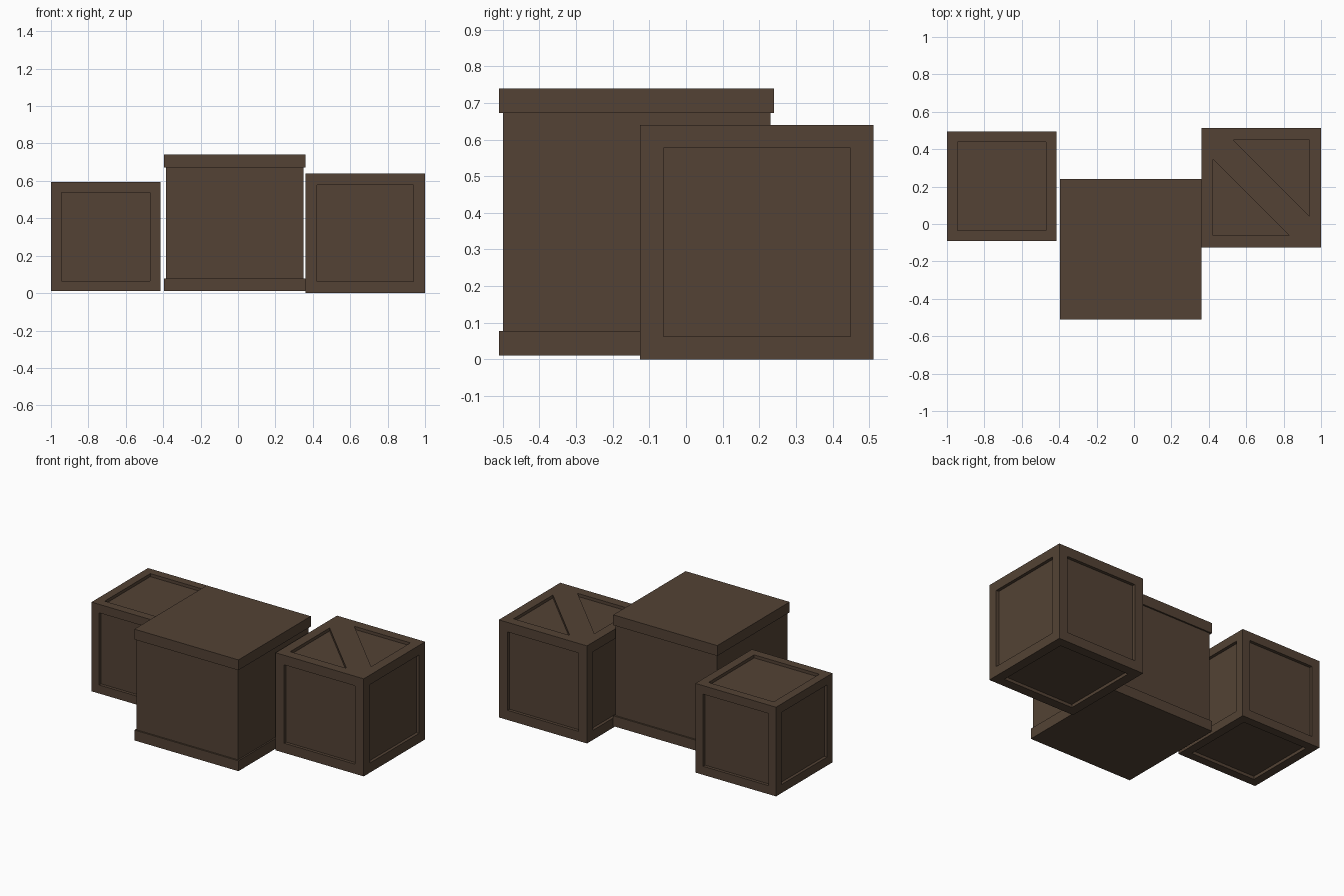
import bpy, bmesh
from mathutils import Vector

if "Cube" in bpy.data.objects:
    bpy.data.objects.remove(bpy.data.objects["Cube"])

wood = bpy.data.materials.new("dark brown wood")
wood.diffuse_color = (0.087, 0.055, 0.035, 1)
wood.use_nodes = True
wood.node_tree.nodes["Principled BSDF"].inputs["Base Color"].default_value = wood.diffuse_color


def finish(bm, name):
    bmesh.ops.recalc_face_normals(bm, faces=bm.faces)
    mesh = bpy.data.meshes.new(name)
    bm.to_mesh(mesh)
    bm.free()
    mesh.materials.append(wood)
    bpy.context.collection.objects.link(bpy.data.objects.new(name, mesh))


def box_bmesh(lo, hi):
    lo, hi = Vector(lo), Vector(hi)
    bm = bmesh.new()
    bmesh.ops.create_cube(bm, size=1)
    for v in bm.verts:
        v.co = (lo + hi) / 2 + v.co * (hi - lo)
    bm.normal_update()
    return bm


def panel_crate(name, lo, hi, border, depth, brace=0):
    """Box with a recessed panel on each side; brace = diagonal plank on the top."""
    bm = box_bmesh(lo, hi)
    panels = list(bm.faces)
    bmesh.ops.inset_individual(bm, faces=panels, thickness=border, use_even_offset=True)
    if brace:
        # cut the top panel along both edges of the plank, keep the two triangles
        top = max(panels, key=lambda f: f.calc_center_median().z)
        panels.remove(top)
        centre = top.calc_center_median()
        for side in (-1, 1):
            faces = [f for f in bm.faces if f == top or
                     (f.normal.z > 0.9 and len(f.verts) > 3 and
                      (f.calc_center_median() - centre).length < 0.15)]
            geom = faces + list({e for f in faces for e in f.edges}) \
                + list({v for f in faces for v in f.verts})
            bmesh.ops.bisect_plane(bm, geom=geom, dist=1e-5,
                                   plane_co=centre + Vector((side * brace, 0, 0)),
                                   plane_no=Vector((1, 1, 0)).normalized())
            bm.normal_update()
        panels += [f for f in bm.faces if len(f.verts) == 3]
    # sink the panels
    for f in panels:
        n = f.normal.copy()
        new = bmesh.ops.extrude_discrete_faces(bm, faces=[f])["faces"][0]
        bmesh.ops.translate(bm, verts=new.verts, vec=-n * depth)
    finish(bm, name)


# small crate on the left, braced crate on the right
panel_crate("left_crate", (-1, -0.09, 0.01), (-0.415, 0.495, 0.595), 0.056, 0.02)
panel_crate("right_crate", (0.36, -0.125, 0), (1, 0.512, 0.64), 0.063, 0.02, brace=0.105)

# large plain crate in the middle with wider base and lid
finish(box_bmesh((-0.385, -0.5, 0.078), (0.35, 0.23, 0.672)), "middle_crate_body")
for name, z0, z1 in (("middle_crate_base", 0.01, 0.078), ("middle_crate_lid", 0.672, 0.74)):
    finish(box_bmesh((-0.395, -0.51, z0), (0.36, 0.24, z1)), name)
